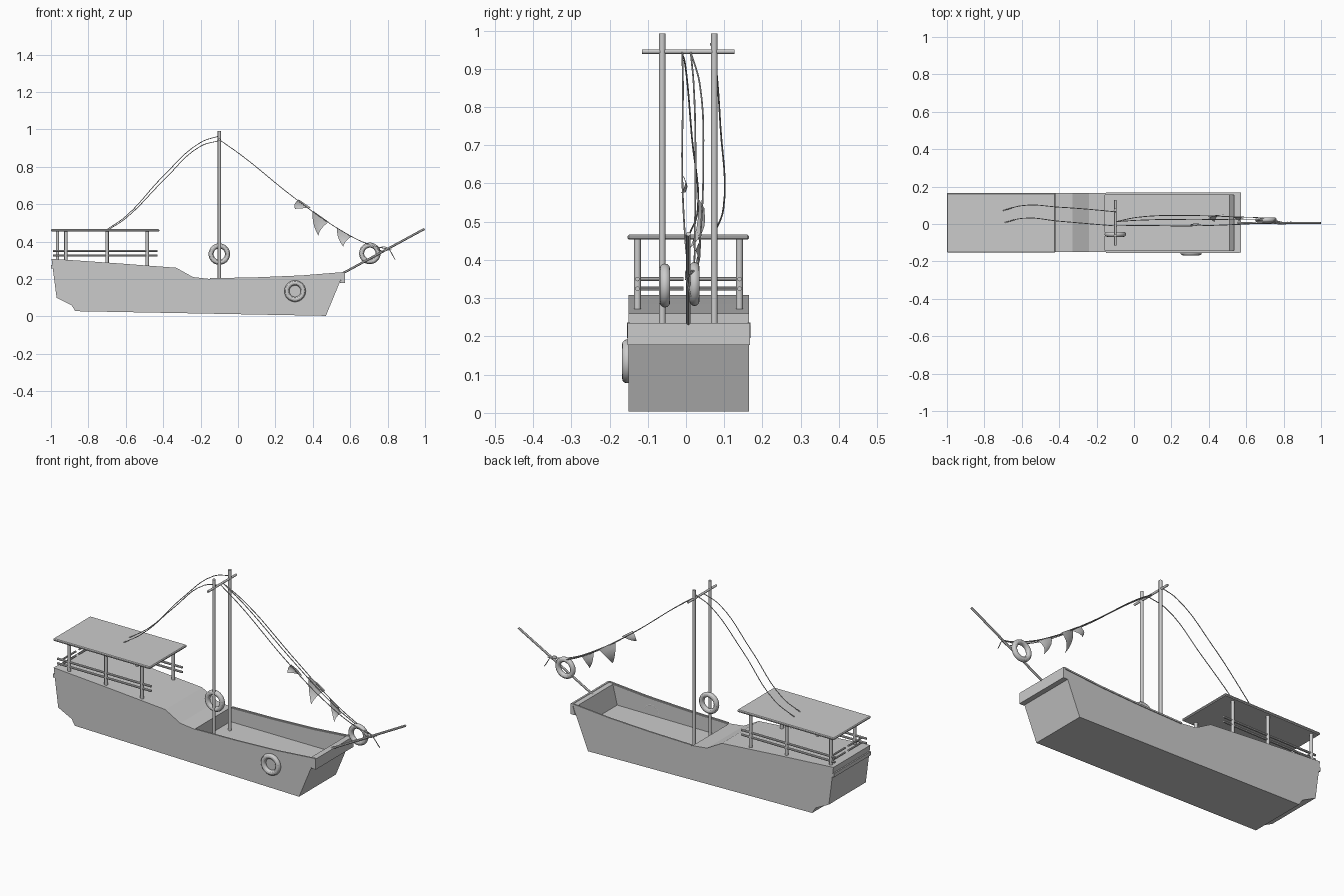
import bpy, bmesh
from math import pi
from mathutils import Vector

if "Cube" in bpy.data.objects:
    bpy.data.objects.remove(bpy.data.objects["Cube"])

Y0, Y1 = -0.15, 0.165


def link(name, bm):
    me = bpy.data.meshes.new(name)
    bmesh.ops.recalc_face_normals(bm, faces=bm.faces[:])
    bm.to_mesh(me)
    bm.free()
    ob = bpy.data.objects.new(name, me)
    bpy.context.collection.objects.link(ob)
    return ob


def prism(name, profile, y0, y1):
    """Extrude an x-z profile along y."""
    bm = bmesh.new()
    face = bm.faces.new([bm.verts.new((x, y0, z)) for x, z in profile])
    ext = bmesh.ops.extrude_face_region(bm, geom=[face])
    moved = [g for g in ext["geom"] if isinstance(g, bmesh.types.BMVert)]
    bmesh.ops.translate(bm, verts=moved, vec=(0, y1 - y0, 0))
    return link(name, bm)


def box(name, x0, x1, y0, y1, z0, z1):
    return prism(name, [(x0, z0), (x1, z0), (x1, z1), (x0, z1)], y0, y1)


def smooth(ob):
    bpy.ops.object.select_all(action='DESELECT')
    ob.select_set(True)
    bpy.context.view_layer.objects.active = ob
    bpy.ops.object.shade_smooth_by_angle()


def rod(name, a, b, r, sides=12):
    a, b = Vector(a), Vector(b)
    bpy.ops.mesh.primitive_cylinder_add(vertices=sides, radius=r, depth=(b - a).length,
                                        location=(a + b) / 2)
    ob = bpy.context.object
    ob.name = name
    ob.rotation_euler = (b - a).to_track_quat('Z', 'Y').to_euler()
    smooth(ob)


def buoy(name, x, y, z):
    bpy.ops.mesh.primitive_torus_add(major_radius=0.044, minor_radius=0.0135, major_segments=32,
                                     minor_segments=12, location=(x, y, z),
                                     rotation=(pi / 2, 0, 0))
    bpy.context.object.name = name
    smooth(bpy.context.object)


def rope(name, pts, r=0.0022):
    cu = bpy.data.curves.new(name, 'CURVE')
    cu.dimensions = '3D'
    cu.bevel_depth = r
    cu.bevel_resolution = 1
    cu.resolution_u = 6
    sp = cu.splines.new('BEZIER')
    sp.bezier_points.add(len(pts) - 1)
    for bp, p in zip(sp.bezier_points, pts):
        bp.co = p
        bp.handle_left_type = bp.handle_right_type = 'AUTO'
    ob = bpy.data.objects.new(name, cu)
    bpy.context.collection.objects.link(ob)


# hull with sunken fore deck
sheer = [(0.565, 0.233), (0.34, 0.215), (0.1, 0.205), (-0.15, 0.2), (-0.24, 0.21),
         (-0.33, 0.26)]
hull = prism("hull", [(-0.997, 0.308), (-0.97, 0.1), (-0.89, 0.06), (-0.87, 0.028),
                      (0.47, 0.003)] + sheer + [(-0.66, 0.285)], Y0, Y1)
well = prism("well_cutter", [(-0.155, 0.125), (0.51, 0.125), (0.553, 0.3), (-0.155, 0.3)],
             Y0 + 0.009, Y1 - 0.009)
well.hide_render = True
mod = hull.modifiers.new("well", 'BOOLEAN')
mod.operation = 'DIFFERENCE'
mod.solver = 'EXACT'
mod.object = well
bpy.context.view_layer.objects.active = hull
bpy.ops.object.modifier_apply(modifier="well")
bpy.data.objects.remove(well)

# bow slab and stern ledge
prism("bow_slab", [(0.545, 0.178), (0.572, 0.178), (0.572, 0.235), (0.562, 0.235)], Y0 - 0.003, Y1 + 0.003)
box("stern_ledge", -1.0, -0.975, Y0, Y1, 0.255, 0.275)

# thin gunwale caps along the fore deck
for side, y in (("near", Y0), ("far", Y1)):
    top = sheer[:4]
    prism("gunwale_" + side, [(x, z + 0.004) for x, z in top] +
          [(x, z - 0.004) for x, z in reversed(top)], y - 0.004, y + 0.004)

# stern canopy: roof, posts, rails
roof = box("canopy_roof", -1.0, -0.42, Y0 - 0.003, Y1, 0.453, 0.466)
bev = roof.modifiers.new("bevel", 'BEVEL')
bev.width = 0.004
for y, xs in ((-0.127, (-0.92, -0.7, -0.485)), (0.14, (-0.965, -0.7, -0.485))):
    for x in xs:
        rod("canopy_post", (x, y, 0.265), (x, y, 0.458), 0.009)
    for z in (0.325, 0.35):
        rod("side_rail", (-0.99, y, z), (-0.43, y, z), 0.006, 8)
for z in (0.325, 0.35):
    for a, b in ((-0.127, -0.007), (0.02, 0.14)):
        rod("stern_rail", (-0.965, a, z), (-0.965, b, z), 0.005, 8)

# masts, yard and bowsprit
for y in (-0.062, 0.074):
    rod("mast", (-0.1, y, 0.12), (-0.1, y, 0.992), 0.0085, 16)
rod("yard", (-0.1, -0.115, 0.945), (-0.1, 0.127, 0.945), 0.006)
rod("bowsprit", (0.55, 0.006, 0.225), (0.997, 0.006, 0.468), 0.006)

# lifebuoys
buoy("mast_lifebuoy", -0.1, -0.055, 0.333)
buoy("bow_lifebuoy", 0.705, 0.022, 0.337)
buoy("side_lifebuoy", 0.305, -0.154, 0.135)

# stays to the canopy
rope("aft_stay_far", [(-0.1, 0.065, 0.965), (-0.2, 0.075, 0.93), (-0.4, 0.09, 0.75),
                      (-0.6, 0.098, 0.535), (-0.7, 0.072, 0.465)])
rope("aft_stay_near", [(-0.1, -0.01, 0.94), (-0.2, -0.002, 0.91), (-0.4, 0.015, 0.725),
                       (-0.6, 0.03, 0.525), (-0.69, 0.008, 0.465)])
# stays to the bowsprit
for mid, end in ((-0.01, 0.005), (0.025, 0.02), (0.045, 0.03)):
    rope("fore_stay", [(-0.1, 0.012 if mid > 0 else -0.01, 0.945), (0.02, mid * 0.8, 0.86),
                       (0.3, mid, 0.635), (0.55, (mid + end) / 2, 0.46), (0.7, end, 0.385),
                       (0.8, 0.008, 0.36)])
rope("rope_tail", [(0.74, 0.02, 0.36), (0.79, 0.0, 0.37), (0.84, 0.012, 0.305)])
rope("rope_loop", [(0.72, 0.03, 0.38), (0.77, 0.0, 0.35), (0.82, 0.01, 0.36)])


# pennants: two top corners, a tip, and a slight billow
def pennant(name, a, b, tip, n=5):
    a, b, tip = Vector(a), Vector(b), Vector(tip)
    bm = bmesh.new()
    rows = []
    for i in range(n):
        t = i / n
        sag = Vector((-0.012, 0.01, 0)) * (4 * t * (1 - t))
        l, r = a.lerp(tip, t), b.lerp(tip, t)
        mid = (l + r) / 2 + Vector((0, 0.008 * (1 - t), 0))
        rows.append([bm.verts.new(p + sag) for p in (l, mid, r)])
    end = bm.verts.new(tip)
    for u, v in zip(rows, rows[1:]):
        for k in range(2):
            bm.faces.new((u[k], u[k + 1], v[k + 1], v[k]))
    for k in range(2):
        bm.faces.new((rows[-1][k], rows[-1][k + 1], end))
    smooth(link(name, bm))


pennant("pennant_upper", (0.325, -0.01, 0.625), (0.39, -0.008, 0.58), (0.305, -0.013, 0.575))
pennant("pennant_middle", (0.4, 0.03, 0.565), (0.485, 0.05, 0.505), (0.43, 0.01, 0.43))
pennant("pennant_lower", (0.53, 0.03, 0.475), (0.605, 0.025, 0.425), (0.565, 0.015, 0.37))
